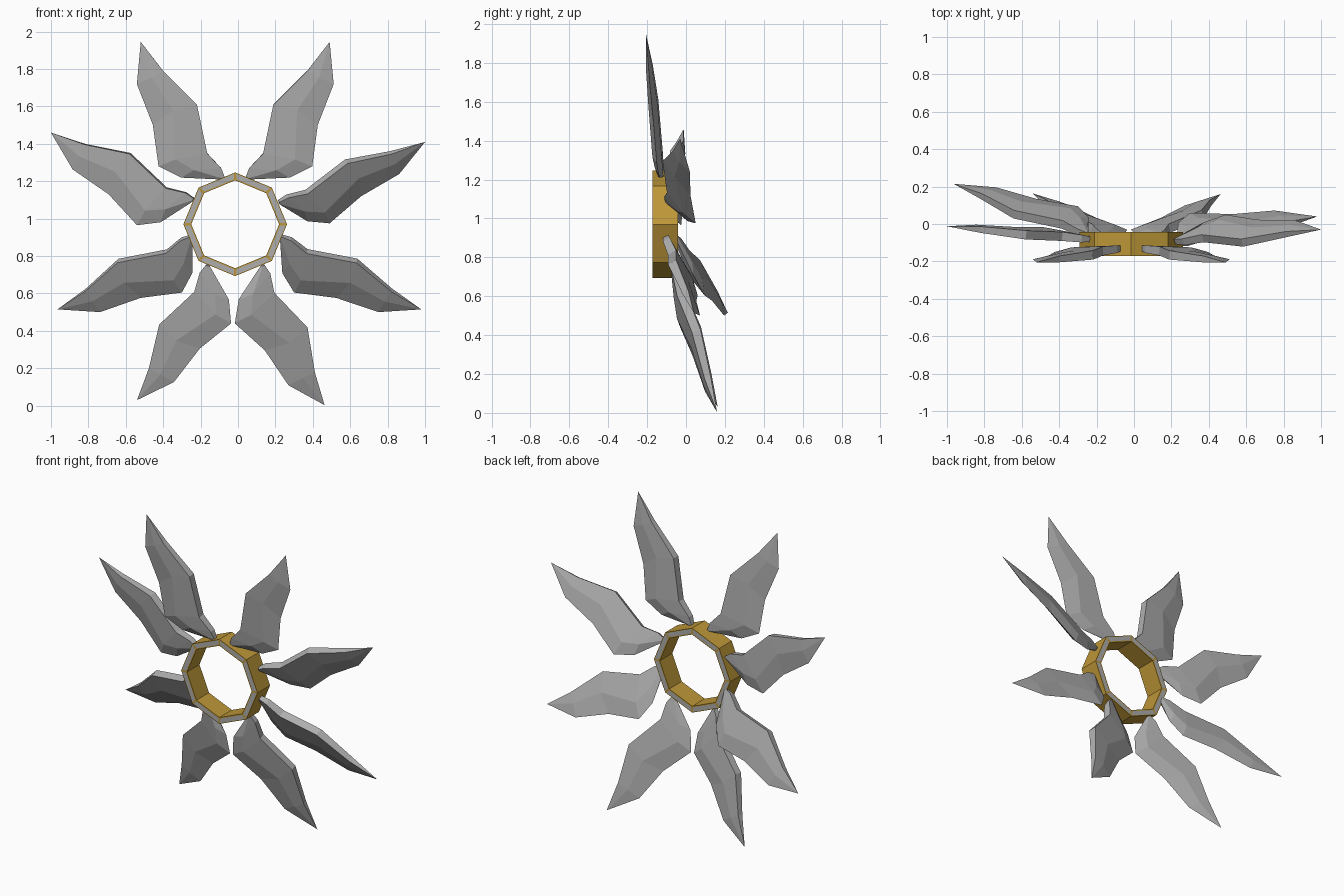
import bpy, bmesh, math
from mathutils import Vector

if "Cube" in bpy.data.objects:
    bpy.data.objects.remove(bpy.data.objects["Cube"])


def material(name, rgb):
    m = bpy.data.materials.new(name)
    m.diffuse_color = (*rgb, 1)
    m.use_nodes = True
    m.node_tree.nodes["Principled BSDF"].inputs["Base Color"].default_value = m.diffuse_color
    return m


steel = material("steel grey", (0.42, 0.42, 0.42))
gold = material("gold", (0.51, 0.31, 0.04))


def finish(bm, name, mats):
    bmesh.ops.recalc_face_normals(bm, faces=bm.faces)
    me = bpy.data.meshes.new(name)
    bm.to_mesh(me)
    bm.free()
    for m in mats:
        me.materials.append(m)
    ob = bpy.data.objects.new(name, me)
    bpy.context.collection.objects.link(ob)


# Octagonal hub ring, with grey strips inset in its front and back faces
CX, CZ, R_OUT, R_IN, Y0, Y1 = -0.015, 0.97, 0.277, 0.235, -0.172, -0.042
bm = bmesh.new()
loops = []
for r, y in ((R_OUT, Y0), (R_OUT, Y1), (R_IN, Y1), (R_IN, Y0)):
    loops.append([bm.verts.new((CX + r * math.cos(i * math.pi / 4), y,
                                CZ + r * math.sin(i * math.pi / 4))) for i in range(8)])
caps = []
for k in range(4):
    a, b = loops[k], loops[(k + 1) % 4]
    for i in range(8):
        j = (i + 1) % 8
        f = bm.faces.new((a[i], a[j], b[j], b[i]))
        if k in (1, 3):
            caps.append(f)
bmesh.ops.recalc_face_normals(bm, faces=bm.faces)
bmesh.ops.inset_individual(bm, faces=caps, thickness=0.009)
for f in caps:
    f.material_index = 1
finish(bm, "hub_ring", [gold, steel])

# Blade pattern: (along, across) for the thick spine, the ridge and the sharp edge
LENGTH, FLARE = 0.852, (0.234, -0.262)
SPINE = [(0, 0.011), (0.052, 0.02), (0.16, -0.003), (0.411, 0.084), (0.658, 0.0225)]
RIDGE = [(0, 0), (0.12, -0.11), (0.22, -0.165), (0.45, -0.04), (0.66, -0.05)]
EDGE = [(0, -0.011), (0.12, -0.19), FLARE, (0.438, -0.174), (0.67, -0.134)]
HALF = [0.014, 0.02, 0.024, 0.024, 0.017]


def blade(name, root, tip, flare):
    root, tip, flare = Vector(root), Vector(tip), Vector(flare)
    along = (tip - root) / LENGTH
    across = (flare - root - along * FLARE[0]) / FLARE[1]
    normal = along.cross(across).normalized()
    bm = bmesh.new()

    def vert(p, h=0):
        return bm.verts.new(root + along * p[0] + across * p[1] + normal * h)

    end = vert((LENGTH, 0))
    edge = [vert(p) for p in EDGE]
    sides = []
    for s in (1, -1):
        spine = [vert(p, s * h) for p, h in zip(SPINE, HALF)]
        ridge = [vert(p, s * h) for p, h in zip(RIDGE, HALF)]
        sides.append((spine, ridge))
        for a, b in ((spine, ridge), (ridge, edge)):
            for i in range(4):
                bm.faces.new((a[i], a[i + 1], b[i + 1], b[i]))
            bm.faces.new((a[4], end, b[4]))
    # flat back of the spine and the root cap
    (sa, ra), (sb, rb) = sides
    for i in range(4):
        bm.faces.new((sa[i], sa[i + 1], sb[i + 1], sb[i]))
    bm.faces.new((sa[4], end, sb[4]))
    bm.faces.new((sa[0], ra[0], edge[0], rb[0], sb[0]))
    finish(bm, name, [steel])


# Each blade is placed by its root, tip and flared corner
blade("blade_top_left", (-0.08, -0.13, 1.215), (-0.52, -0.205, 1.945), (-0.425, -0.15, 1.28))
blade("blade_top_right", (0.05, -0.13, 1.215), (0.49, -0.205, 1.945), (0.397, -0.15, 1.28))
blade("blade_upper_left", (-0.24, -0.08, 1.10), (-1.0, -0.012, 1.46), (-0.54, -0.025, 0.965))
blade("blade_upper_right", (0.22, -0.09, 1.085), (1.0, -0.03, 1.41), (0.49, 0.05, 0.975))
blade("blade_lower_left", (-0.25, -0.055, 0.90), (-0.965, 0.215, 0.515), (-0.30, 0.095, 0.605))
blade("blade_lower_right", (0.23, -0.1, 0.90), (0.98, 0.04, 0.515), (0.30, 0.06, 0.605))
blade("blade_bottom_left", (-0.16, -0.065, 0.75), (-0.54, 0.163, 0.03), (-0.037, -0.03, 0.44))
blade("blade_bottom_right", (0.13, -0.065, 0.75), (0.463, 0.16, 0.003), (-0.017, -0.03, 0.44))
